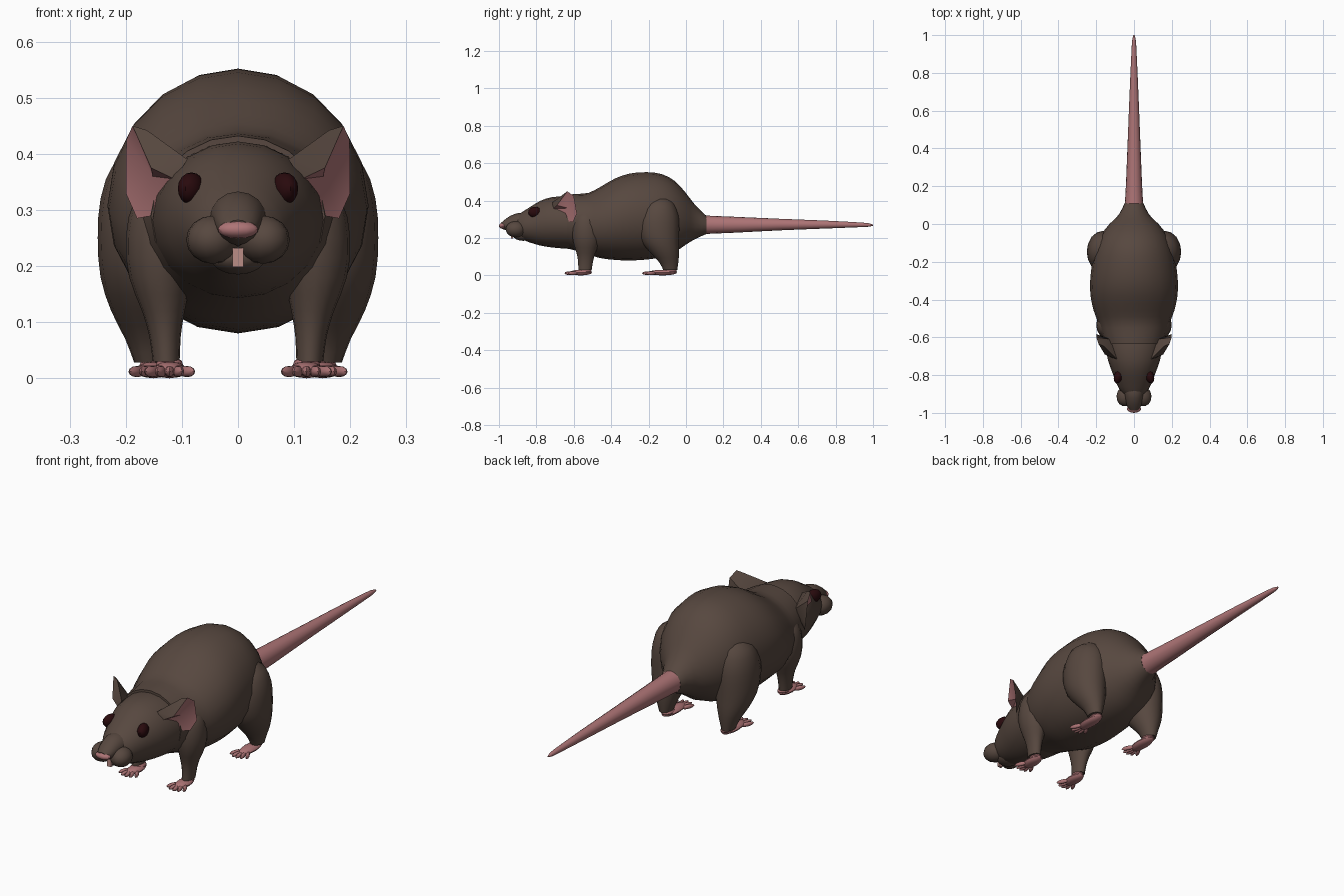
import bpy, bmesh, math
from mathutils import Matrix, Vector


def material(name, rgb):
    m = bpy.data.materials.new(name)
    m.diffuse_color = (*rgb, 1)
    return m


FUR = material("brown fur", (0.095, 0.064, 0.050))
SKIN = material("pink skin", (0.42, 0.175, 0.18))
EYE = material("dark red eye", (0.022, 0.003, 0.004))
TOOTH = material("tooth", (0.50, 0.27, 0.24))


def finish(name, bm, mats, mirror=False, angle=40, recalc=True):
    if recalc:
        bmesh.ops.recalc_face_normals(bm, faces=bm.faces)
    me = bpy.data.meshes.new(name)
    bm.to_mesh(me)
    bm.free()
    for m in mats:
        me.materials.append(m)
    ob = bpy.data.objects.new(name, me)
    bpy.context.collection.objects.link(ob)
    bpy.ops.object.select_all(action='DESELECT')
    ob.select_set(True)
    bpy.context.view_layer.objects.active = ob
    bpy.ops.object.shade_smooth_by_angle(angle=math.radians(angle))
    if mirror:
        mod = ob.modifiers.new("mirror", 'MIRROR')
        mod.use_mirror_merge = False
    return ob


def smooth_rings(rings, steps):
    # Catmull-Rom interpolation between rings
    out = []
    n = len(rings)
    for i in range(n - 1):
        p = [rings[max(0, min(n - 1, i + k))] for k in (-1, 0, 1, 2)]
        for s in range(steps):
            t = s / steps
            out.append([0.5 * (2 * b + (c - a) * t + (2 * a - 5 * b + 4 * c - d) * t * t
                               + (3 * b - a - 3 * c + d) * t ** 3) for a, b, c, d in zip(*p)])
    return out + [list(rings[-1])]


def loft(name, rings, axis, mat, sides=20, steps=2, mirror=False):
    # each ring: centre x, y, z, half width in x, half size in the other direction
    bm = bmesh.new()
    rows = []
    for x, y, z, a, b in smooth_rings(rings, steps):
        row = []
        for k in range(sides):
            t = math.tau * (k / sides) + math.pi / 2
            u, v = a * math.cos(t), b * math.sin(t)
            row.append(bm.verts.new((x + u, y, z + v) if axis == 'y' else (x + u, y + v, z)))
        rows.append(row)
    for r, s in zip(rows, rows[1:]):
        for k in range(sides):
            j = (k + 1) % sides
            bm.faces.new((r[k], r[j], s[j], s[k]))
    bm.faces.new(rows[0])
    bm.faces.new(rows[-1])
    return finish(name, bm, [mat], mirror)


def blob(bm, centre, radii, turn=0, u=14, v=8):
    m = (Matrix.Translation(centre) @ Matrix.Rotation(turn, 4, 'Z')
         @ Matrix.Diagonal((*radii, 1)))
    bmesh.ops.create_uvsphere(bm, u_segments=u, v_segments=v, radius=1, matrix=m)


def spine(rows):
    # y, half width, top, bottom -> ring on the centre line
    return [(0, y, (t + b) / 2, w, (t - b) / 2) for y, w, t, b in rows]


# torso, head and snout
loft("body", spine([(0.11, 0.05, 0.318, 0.222), (0.05, 0.08, 0.375, 0.195), (0.0, 0.13, 0.44, 0.165),
                    (-0.06, 0.175, 0.505, 0.125), (-0.13, 0.205, 0.542, 0.098),
                    (-0.21, 0.222, 0.552, 0.085), (-0.30, 0.232, 0.545, 0.080),
                    (-0.38, 0.230, 0.518, 0.083), (-0.46, 0.213, 0.472, 0.093),
                    (-0.52, 0.19, 0.442, 0.112), (-0.58, 0.172, 0.436, 0.130),
                    (-0.635, 0.155, 0.432, 0.145)]), 'y', FUR)
loft("head", spine([(-0.56, 0.155, 0.41, 0.14), (-0.64, 0.152, 0.422, 0.143),
                    (-0.72, 0.138, 0.418, 0.150), (-0.78, 0.117, 0.398, 0.160),
                    (-0.84, 0.094, 0.362, 0.178), (-0.88, 0.074, 0.336, 0.195),
                    (-0.91, 0.045, 0.315, 0.215)]), 'y', FUR)
loft("snout", spine([(-0.86, 0.056, 0.330, 0.235), (-0.90, 0.050, 0.333, 0.235),
                     (-0.94, 0.043, 0.318, 0.238), (-0.97, 0.034, 0.297, 0.244),
                     (-0.988, 0.022, 0.282, 0.252)]), 'y', FUR, sides=16)

# cheek pads
bm = bmesh.new()
blob(bm, (0.045, -0.91, 0.247), (0.047, 0.056, 0.043), 0.25)
finish("cheek", bm, [FUR], True)

# lower jaw
bm = bmesh.new()
blob(bm, (0, -0.87, 0.215), (0.05, 0.055, 0.03))
finish("chin", bm, [FUR])

# nose
bm = bmesh.new()
blob(bm, (0, -0.979, 0.265), (0.037, 0.021, 0.016))
finish("nose", bm, [SKIN])

# front tooth
bm = bmesh.new()
bmesh.ops.create_cube(bm, size=1, matrix=Matrix.Translation((0, -0.93, 0.215))
                      @ Matrix.Diagonal((0.02, 0.012, 0.034, 1)))
finish("tooth", bm, [TOOTH])

# eyes
bm = bmesh.new()
blob(bm, (0.083, -0.807, 0.338), (0.023, 0.038, 0.029), 0.28, 12, 8)
finish("eye", bm, [EYE], True)

# ears: cupped pink inside, brown back and folded front edge
rim = [(0.125, -0.66, 0.295), (0.113, -0.71, 0.355), (0.155, -0.69, 0.375), (0.188, -0.635, 0.45),
       (0.199, -0.60, 0.425), (0.200, -0.583, 0.33), (0.18, -0.605, 0.285)]
bm = bmesh.new()
p = [bm.verts.new(c) for c in rim]
cup = bm.verts.new((0.152, -0.633, 0.36))
back = bm.verts.new((0.125, -0.61, 0.365))
fold_low = bm.verts.new((0.09, -0.715, 0.390))
fold_high = bm.verts.new((0.162, -0.645, 0.442))
for i in range(7):
    bm.faces.new((cup, p[i], p[(i + 1) % 7])).material_index = 1
    if i not in (1, 2):
        bm.faces.new((back, p[(i + 1) % 7], p[i]))
for f in ((p[1], p[2], fold_low), (p[2], p[3], fold_high, fold_low), (back, fold_low, fold_high),
          (back, fold_high, p[3]), (back, p[1], fold_low)):
    bm.faces.new(f)
finish("ear", bm, [FUR, SKIN], True, 35)

# legs, tapering from shoulder and haunch down to the ankles
loft("front_leg", [(0.10, -0.53, 0.36, 0.03, 0.03), (0.118, -0.535, 0.32, 0.065, 0.065),
                   (0.132, -0.535, 0.25, 0.068, 0.076), (0.138, -0.533, 0.18, 0.056, 0.070),
                   (0.133, -0.535, 0.12, 0.038, 0.050), (0.130, -0.537, 0.075, 0.028, 0.040),
                   (0.128, -0.540, 0.030, 0.024, 0.036)], 'z', FUR, 16, 2, True)
loft("hind_leg", [(0.13, -0.14, 0.42, 0.035, 0.035), (0.145, -0.143, 0.385, 0.075, 0.080),
                  (0.158, -0.147, 0.32, 0.087, 0.107), (0.163, -0.147, 0.25, 0.087, 0.111),
                  (0.163, -0.137, 0.18, 0.082, 0.100), (0.162, -0.113, 0.12, 0.064, 0.076),
                  (0.159, -0.092, 0.07, 0.042, 0.051), (0.158, -0.084, 0.028, 0.027, 0.037)],
     'z', FUR, 16, 2, True)


def foot(name, x, heel, palm, toe_y, spread, length):
    bm = bmesh.new()
    mid, half = (heel + palm) / 2, abs(heel - palm) / 2
    blob(bm, (x, mid, 0.015), (0.030, half, 0.015), 0, 12, 6)
    blob(bm, (x, heel - 0.038, 0.022), (0.025, 0.036, 0.018), 0, 12, 6)
    for k in range(5):
        s = (k - 2) / 2
        blob(bm, (x + s * spread, toe_y + 0.016 * s * s, 0.012),
             (0.0085, length, 0.010), s * 0.45, 8, 6)
    finish(name, bm, [SKIN], True)


# feet with splayed toes
foot("front_foot", 0.122, -0.502, -0.625, -0.620, 0.031, 0.030)
foot("hind_foot", 0.151, -0.047, -0.205, -0.203, 0.029, 0.032)

# tail
loft("tail", [(0, 0.085, 0.27, 0.052, 0.052), (0, 0.13, 0.271, 0.047, 0.048),
              (0, 0.25, 0.271, 0.041, 0.043), (0, 0.50, 0.272, 0.031, 0.031),
              (0, 0.75, 0.272, 0.021, 0.021), (0, 0.90, 0.271, 0.014, 0.014),
              (0, 0.97, 0.270, 0.010, 0.010), (0, 1.0, 0.269, 0.003, 0.003)], 'y', SKIN, 16)
